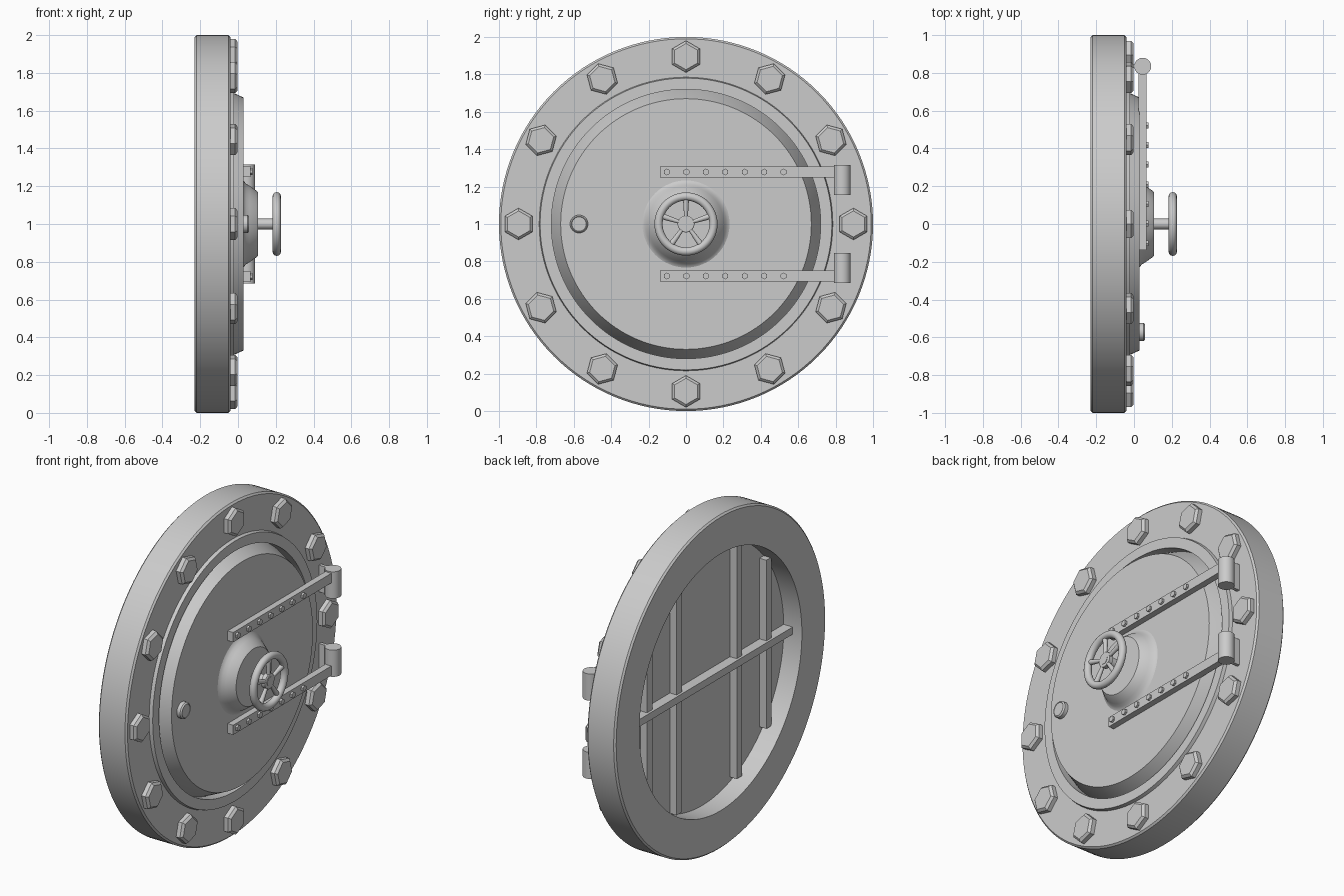
import bpy, bmesh, math
from mathutils import Matrix, Vector

cube = bpy.data.objects.get("Cube")
if cube:
    bpy.data.objects.remove(cube, do_unlink=True)

steel = bpy.data.materials.new("grey steel")
steel.use_nodes = True
GREY = (0.6, 0.6, 0.6, 1)
steel.diffuse_color = GREY
steel.node_tree.nodes["Principled BSDF"].inputs["Base Color"].default_value = GREY


def finish(name, bm, smooth=True):
    bmesh.ops.recalc_face_normals(bm, faces=bm.faces)
    mesh = bpy.data.meshes.new(name)
    bm.to_mesh(mesh)
    bm.free()
    mesh.materials.append(steel)
    ob = bpy.data.objects.new(name, mesh)
    bpy.context.collection.objects.link(ob)
    if smooth:
        bpy.ops.object.select_all(action='DESELECT')
        ob.select_set(True)
        bpy.context.view_layer.objects.active = ob
        bpy.ops.object.shade_smooth_by_angle(angle=math.radians(30))
    return ob


def lathe(name, profile, y=0, z=1, sides=96, turn=0, closed=False, smooth=True):
    """Revolve (x, radius) points about an axis along x through (y, z)."""
    bm = bmesh.new()
    rings = []
    for x, r in profile:
        if r == 0:
            rings.append([bm.verts.new((x, y, z))] * sides)
            continue
        angles = [turn + math.tau * i / sides for i in range(sides)]
        rings.append([bm.verts.new((x, y + r * math.cos(a), z + r * math.sin(a))) for a in angles])
    pairs = list(zip(rings, rings[1:]))
    if closed:
        pairs.append((rings[-1], rings[0]))
    for a, b in pairs:
        for i in range(sides):
            j = (i + 1) % sides
            bm.faces.new(list(dict.fromkeys((a[i], a[j], b[j], b[i]))))
    return finish(name, bm, smooth)


def box(name, low, high):
    bm = bmesh.new()
    low, high = Vector(low), Vector(high)
    bmesh.ops.create_cube(bm, size=1, matrix=Matrix.Translation((low + high) / 2)
                          @ Matrix.Diagonal((*(high - low), 1)))
    return finish(name, bm, False)


# Outer frame with a raised inner lip
lathe("frame", [(-0.23, 0.77), (-0.23, 0.99), (-0.22, 1.0), (-0.05, 1.0), (-0.04, 0.99),
                (-0.04, 0.785), (-0.02, 0.78), (-0.02, 0.72), (-0.11, 0.72), (-0.11, 0.77)],
      sides=128, closed=True)

# Tapered door plug and its flared central boss
lathe("door", [(-0.11, 0), (-0.11, 0.73), (-0.08, 0.72), (0.028, 0.67), (0.028, 0)], sides=128)
lathe("boss", [(0.025, 0.24), (0.03, 0.228), (0.042, 0.214), (0.06, 0.203), (0.095, 0.178),
               (0.105, 0.168), (0.105, 0)], sides=64)

# Chamfered hex bolts around the frame
for i in range(12):
    a = math.tau * i / 12
    twist = (0, 1, -1)[i % 3] * math.radians(15)
    lathe("frame_bolt", [(-0.045, 0.085), (-0.015, 0.085), (-0.002, 0.07), (-0.002, 0)],
          0.895 * math.cos(a), 1 + 0.895 * math.sin(a), 6, math.pi / 2 + twist, smooth=False)

# Handwheel: rim, shaft, hub and tapered spokes
rim = [(0.205 + 0.022 * math.cos(t), 0.147 + 0.022 * math.sin(t))
       for t in (math.tau * k / 16 for k in range(16))]
lathe("wheel_rim", rim, sides=64, closed=True)
lathe("wheel_shaft", [(0.1, 0.028), (0.215, 0.028), (0.215, 0)], sides=32)
lathe("wheel_hub", [(0.185, 0), (0.185, 0.045), (0.21, 0.045), (0.213, 0.04), (0.213, 0)], sides=32)
for i in range(5):
    a = math.pi / 2 + math.tau * i / 5
    out = Vector((0, math.cos(a), math.sin(a)))
    bm = bmesh.new()
    place = (Matrix.Translation(Vector((0.203, 0, 1)) + out * 0.085)
             @ out.to_track_quat('Z', 'Y').to_matrix().to_4x4())
    bmesh.ops.create_cone(bm, cap_ends=True, segments=12, radius1=0.01, radius2=0.016,
                          depth=0.1, matrix=place)
    finish("wheel_spoke", bm)

# Lock button
lathe("lock_button", [(0.02, 0.048), (0.05, 0.048), (0.058, 0.041), (0.055, 0.038), (0.055, 0)],
      y=-0.572, sides=32)

# Strap hinges, mirrored above and below the middle
for side in (1, -1):
    z = 1 + side * 0.278
    box("hinge_strap", (0.025, -0.138, z - 0.029), (0.065, 0.82, z + 0.029))
    for k in range(7):
        lathe("strap_rivet", [(0.06, 0.018), (0.077, 0.018), (0.077, 0)],
              -0.102 + 0.104 * k, z, 6, math.pi / 2, smooth=False)
    mid = 1 + side * 0.235
    bm = bmesh.new()
    bmesh.ops.create_cone(bm, cap_ends=True, segments=32, radius1=0.045, radius2=0.045,
                          depth=0.16, matrix=Matrix.Translation((0.046, 0.835, mid)))
    finish("hinge_barrel", bm)
    box("hinge_bracket", (-0.045, 0.825, mid - 0.08), (0.03, 0.845, mid + 0.08))

# Bracing bars across the back of the door
for y in (-0.565, -0.285, 0.285, 0.565):
    half = math.sqrt(0.765 ** 2 - y ** 2) - 0.01
    box("back_upright", (-0.155, y - 0.025, 1 - half), (-0.1, y + 0.025, 1 + half))
box("back_crossbar", (-0.17, -0.768, 0.978), (-0.1, 0.768, 1.022))
